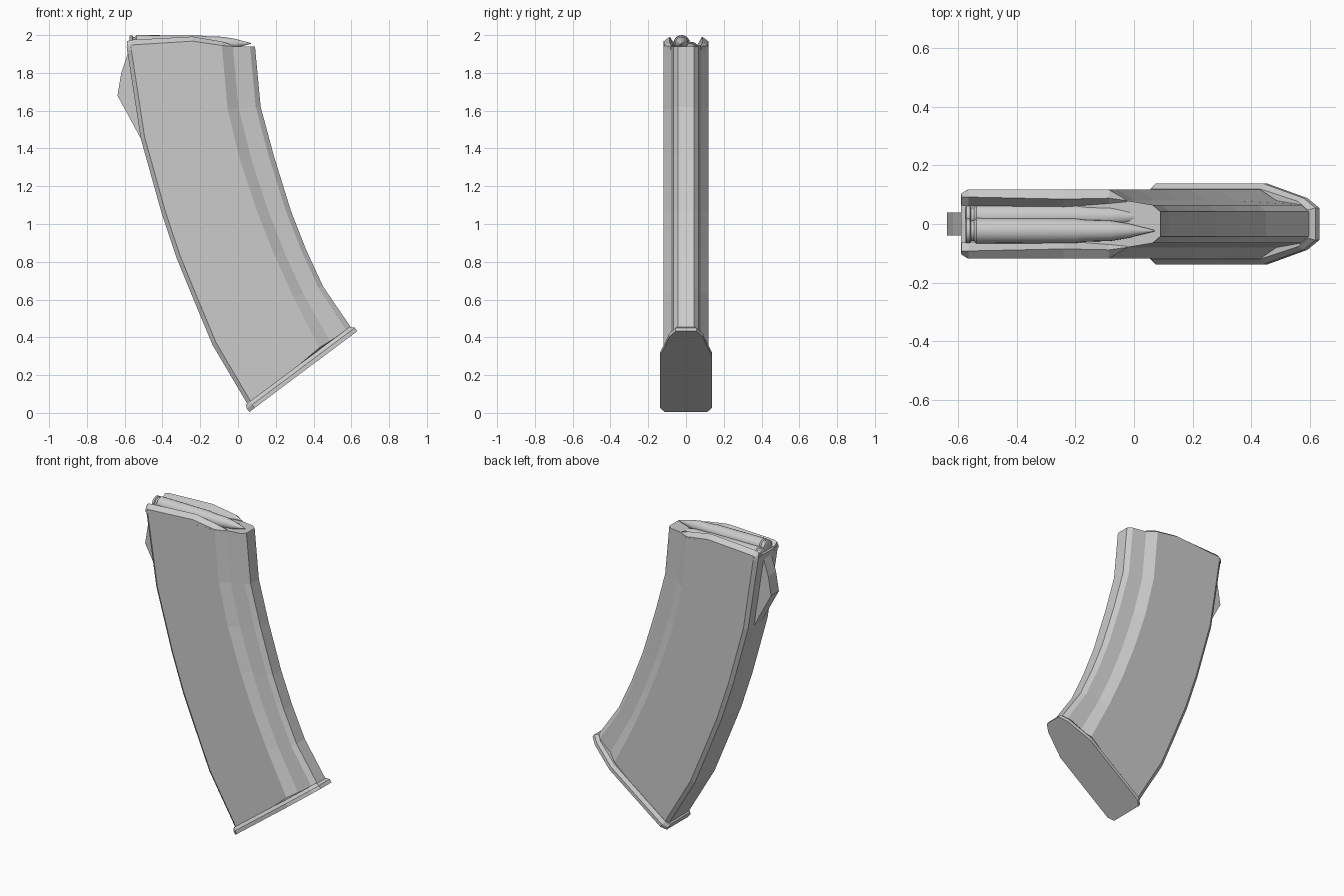
import bpy, math
from mathutils import Vector

if "Cube" in bpy.data.objects:
    bpy.data.objects.remove(bpy.data.objects["Cube"])

grey = bpy.data.materials.new("steel_grey")
grey.diffuse_color = (0.6, 0.6, 0.6, 1)
grey.use_nodes = True
grey.node_tree.nodes["Principled BSDF"].inputs["Base Color"].default_value = grey.diffuse_color


def make(name, verts, faces):
    me = bpy.data.meshes.new(name)
    me.from_pydata([tuple(v) for v in verts], [], faces)
    me.materials.append(grey)
    ob = bpy.data.objects.new(name, me)
    bpy.context.collection.objects.link(ob)
    bpy.context.view_layer.objects.active = ob
    ob.select_set(True)
    bpy.ops.object.mode_set(mode='EDIT')
    bpy.ops.mesh.select_all(action='SELECT')
    bpy.ops.mesh.normals_make_consistent(inside=False)
    bpy.ops.object.mode_set(mode='OBJECT')
    ob.select_set(False)
    return ob


def loft(name, rings):
    """Skin a row of equal closed rings and cap both ends."""
    n = len(rings[0])
    verts = [v for r in rings for v in r]
    faces = [(k * n + i, k * n + (i + 1) % n, (k + 1) * n + (i + 1) % n, (k + 1) * n + i)
             for k in range(len(rings) - 1) for i in range(n)]
    faces += [tuple(range(n)), tuple(range(len(verts) - n, len(verts)))]
    return make(name, verts, faces)


def mirrored(half):
    """Close a half outline (y > 0) into a full ring."""
    return half + [(x, -y, z) for x, y, z in reversed(half)]


# Curved body: rear, crease and front points (x, z) of every station
stations = [
    ((-.59, 1.94), (-.085, 1.94), (.09, 1.94)),
    ((-.515, 1.453), (-.055, 1.61), (.12, 1.62)),
    ((-.405, 1.06), (.01, 1.34), (.19, 1.36)),
    ((-.325, .82), (.10, 1.07), (.28, 1.07)),
    ((-.235, .60), (.19, .84), (.36, .865)),
    ((-.135, .36), (.29, .62), (.45, .67)),
    ((.06, .03), (.43, .345), (.60, .45)),
]
rings = []
for r, c, f in stations:
    r, c, f = Vector(r), Vector(c), Vector(f)
    pts = [(r, .10), (r.lerp(c, .045), .118), (c, .118),
           (c.lerp(f, .33), .08), (c.lerp(f, .85), .065), (f, .042)]
    rings.append(mirrored([(p.x, y, p.y) for p, y in pts]))
loft("magazine_body", rings)

# Base plate: chamfered slab along the slanted bottom
a, b = Vector((.06, .005)), Vector((.632, .433))
d = (b - a).normalized()
up = Vector((-d.y, d.x))
length = (b - a).length


def plate_ring(h, inset):
    half = [(inset * .4, .112 - inset * .6), (.035, .138 - inset), (length * .69, .138 - inset),
            (length * .93 - inset * .5, .088 - inset * .6), (length - inset, .055 - inset * .4)]
    out = []
    for t, y in half:
        p = a + d * t + up * h
        out.append((p.x, y, p.y))
    return mirrored(out)


loft("base_plate", [plate_ring(0, 0), plate_ring(.022, 0), plate_ring(.042, .018)])

# Feed lips: x, outer y, outer z, peak y, peak z, inner y
lip = [(-.588, .105, 1.942, .092, 1.968, .064), (-.565, .118, 1.948, .092, 1.975, .062),
       (-.24, .118, 1.968, .085, 1.992, .058), (-.085, .117, 1.945, .088, 1.966, .070),
       (-.025, .082, 1.94, .080, 1.945, .076)]
for side, s in (("left", 1), ("right", -1)):
    loft(side + "_feed_lip",
         [[(x, s * yo, 1.92), (x, s * yo, zo), (x, s * yp, zp), (x, s * yi, 1.945), (x, s * yi, 1.92)]
          for x, yo, zo, yp, zp, yi in lip])

# Rear catch wedge
catch = [(-.575, 1.93), (-.618, 1.80), (-.638, 1.68), (-.508, 1.44), (-.50, 1.5)]
loft("rear_catch", [[(x, y, z) for x, z in catch] for y in (-.04, .04)])

# Cartridges: lathe profile (x, radius)
profile = [(-.575, .036), (-.572, .042), (-.56, .042), (-.556, .035), (-.545, .035), (-.538, .044),
           (-.20, .042), (-.16, .037), (-.08, .035), (-.02, .025), (.03, .012), (.07, .002)]
SEG = 20
for name, y0, z0 in (("top_round", -.023, 1.956), ("lower_round", .025, 1.921)):
    ob = loft(name, [[(x, y0 + r * math.cos(i * math.tau / SEG), z0 + r * math.sin(i * math.tau / SEG))
                      for i in range(SEG)] for x, r in profile])
    ob.select_set(True)
    bpy.context.view_layer.objects.active = ob
    bpy.ops.object.shade_smooth_by_angle(angle=math.radians(35))
    ob.select_set(False)
